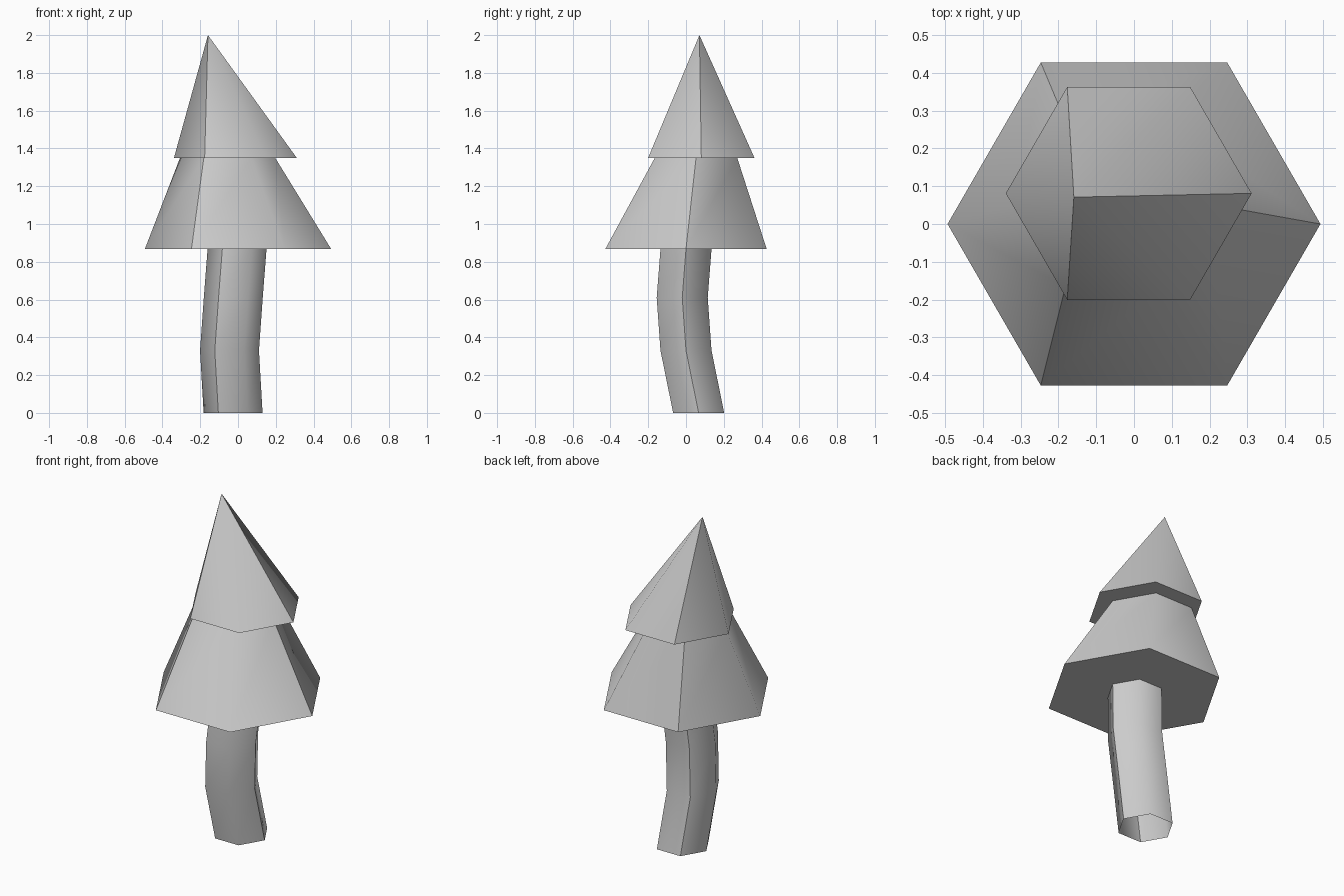
import bpy, bmesh
from math import cos, sin, pi

if "Cube" in bpy.data.objects:
    bpy.data.objects.remove(bpy.data.objects["Cube"])

SIDES = 6


def loft(name, rings, sharp_rings=(), tip=None):
    """Open hexagonal loft through (x, y, z, radius) rings, optionally closed to a point."""
    bm = bmesh.new()
    loops = [[bm.verts.new((x + r * cos(2 * pi * i / SIDES),
                            y + r * sin(2 * pi * i / SIDES), z))
              for i in range(SIDES)] for x, y, z, r in rings]
    top = bm.verts.new(tip) if tip else None
    for i in range(SIDES):
        j = (i + 1) % SIDES
        for a, b in zip(loops, loops[1:]):
            bm.faces.new((a[i], a[j], b[j], b[i]))
        if top:
            bm.faces.new((loops[-1][i], loops[-1][j], top))
    for f in bm.faces:
        f.smooth = True
    # every second corner is a hard edge, the corners between are smooth
    for i in range(0, SIDES, 2):
        column = [l[i] for l in loops] + ([top] if top else [])
        for a, b in zip(column, column[1:]):
            bm.edges.get((a, b)).smooth = False
    for k in sharp_rings:
        for i in range(SIDES):
            bm.edges.get((loops[k][i], loops[k][(i + 1) % SIDES])).smooth = False
    me = bpy.data.meshes.new(name)
    bm.to_mesh(me)
    bm.free()
    ob = bpy.data.objects.new(name, me)
    bpy.context.collection.objects.link(ob)
    return ob


# Crooked trunk, open at the bottom
trunk_top = (-0.005, 0.0, 0.868, 0.156)
loft("trunk", [(-0.026, 0.067, 0.0, 0.156),
               (-0.045, 0.0, 0.33, 0.156),
               (-0.025, -0.02, 0.61, 0.156),
               trunk_top])

# Two leaning tiers of foliage with flat undersides, ending in a point
loft("foliage", [trunk_top,
                 (0.0, 0.0, 0.868, 0.493),
                 (-0.055, 0.053, 1.35, 0.252),
                 (-0.014, 0.081, 1.35, 0.325)],
     sharp_rings=(0, 1, 2, 3), tip=(-0.159, 0.071, 2.0))
